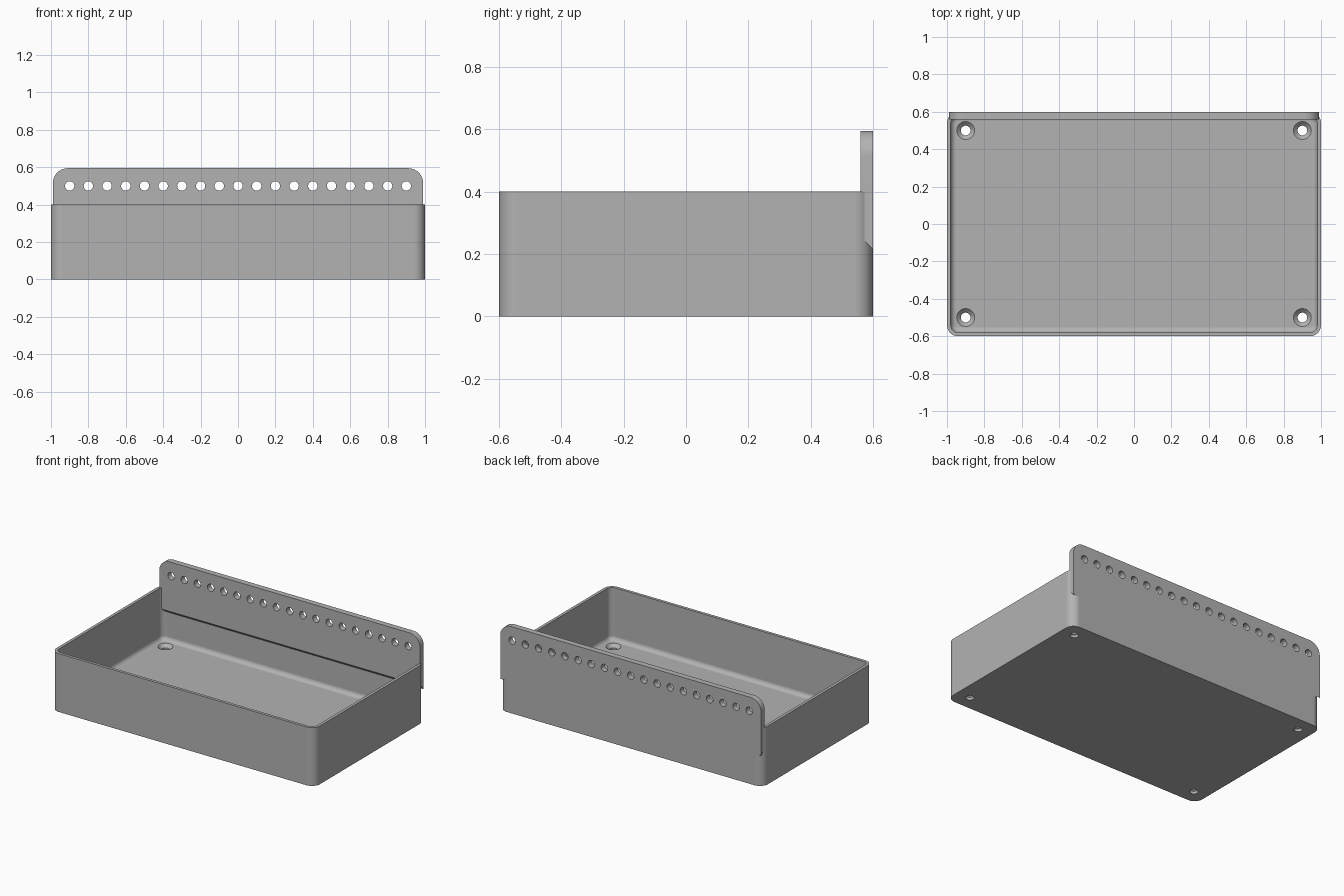
import bpy, bmesh
from math import sin, cos, pi, radians

cube = bpy.data.objects.get("Cube")
if cube:
    bpy.data.objects.remove(cube, do_unlink=True)

HX, HY, HEIGHT = 1.0, 0.6, 0.4      # tray half sizes and height
WALL, FLOOR, FILLET = 0.02, 0.04, 0.03
CORNER = 0.06

grey = bpy.data.materials.new("plain_grey")
grey.use_nodes = True
grey.diffuse_color = (0.45, 0.45, 0.45, 1)
grey.node_tree.nodes["Principled BSDF"].inputs["Base Color"].default_value = grey.diffuse_color


def arc(cx, cy, r, start, end, steps):
    """Points on an arc, angles in quarter turns."""
    angles = [(start + (end - start) * i / steps) * pi / 2 for i in range(steps + 1)]
    return [(round(cx + r * cos(a), 5), round(cy + r * sin(a), 5)) for a in angles]


def loft(name, stacks):
    """Object made of closed solids, each a stack of rings capped at both ends."""
    bm = bmesh.new()
    for rings in stacks:
        loops = [[bm.verts.new(p) for p in ring] for ring in rings]
        n = len(loops[0])
        for a, b in zip(loops, loops[1:]):
            for i in range(n):
                j = (i + 1) % n
                bm.faces.new((a[i], a[j], b[j], b[i]))
        bm.faces.new(loops[0][::-1])
        bm.faces.new(loops[-1])
    bmesh.ops.recalc_face_normals(bm, faces=bm.faces)
    mesh = bpy.data.meshes.new(name)
    bm.to_mesh(mesh)
    bm.free()
    mesh.materials.append(grey)
    obj = bpy.data.objects.new(name, mesh)
    bpy.context.collection.objects.link(obj)
    return obj


def rounded_ring(inset, z):
    """Rounded rectangle, inset from the tray outline."""
    r = CORNER - inset
    cx, cy = HX - CORNER, HY - CORNER
    pts = []
    for k, (sx, sy) in enumerate(((1, 1), (-1, 1), (-1, -1), (1, -1))):
        pts += arc(sx * cx, sy * cy, r, k, k + 1, 10)
    return [(x, y, z) for x, y in pts]


def combine(target, other, operation):
    mod = target.modifiers.new(operation.lower(), 'BOOLEAN')
    mod.object, mod.operation, mod.solver = other, operation, 'EXACT'
    bpy.context.view_layer.objects.active = target
    bpy.ops.object.modifier_apply(modifier=mod.name)
    bpy.data.objects.remove(other, do_unlink=True)


# Open tray: outer wall, rim, inner wall, filleted floor
rings = [rounded_ring(0, 0), rounded_ring(0, HEIGHT), rounded_ring(WALL, HEIGHT)]
for u, v in arc(WALL + FILLET, FLOOR + FILLET, FILLET, 2, 3, 6):
    rings.append(rounded_ring(u, v))
tray = loft("tray", [rings])


# Back rail: rounded top corners and a sloped underside
def rail_ring(y, bottom):
    w, top, r = 0.99, 0.595, 0.08
    pts = [(-w, bottom), (w, bottom)]
    pts += arc(w - r, top - r, r, 0, 1, 10) + arc(r - w, top - r, r, 1, 2, 10)
    return [(x, y, z) for x, z in pts]


rail = loft("back_rail", [[rail_ring(HY - 0.04, 0.255), rail_ring(HY, 0.215)]])
combine(tray, rail, 'UNION')

# Row of holes through the rail
row = loft("rail_hole_cutter", [
    [[(x, y, z) for x, z in arc(i / 10, 0.5, 0.025, 0, 4, 24)[:-1]] for y in (0.5, 0.7)]
    for i in range(-9, 10)])
combine(tray, row, 'DIFFERENCE')

# Countersunk screw holes in the floor corners
profile = ((0.026, -0.05), (0.026, FLOOR - 0.022), (0.048, FLOOR), (0.048, FLOOR + 0.02))
screws = loft("screw_hole_cutter", [
    [[(x, y, z) for x, y in arc(sx * 0.9, sy * 0.5, r, 0, 4, 32)[:-1]] for r, z in profile]
    for sx in (-1, 1) for sy in (-1, 1)])
combine(tray, screws, 'DIFFERENCE')

# Smooth curves, crisp edges, flat walls
bpy.ops.object.select_all(action='DESELECT')
tray.select_set(True)
bpy.context.view_layer.objects.active = tray
bpy.ops.object.shade_smooth_by_angle(angle=radians(30))
normals = tray.modifiers.new("flat_walls", 'WEIGHTED_NORMAL')
normals.keep_sharp = True
